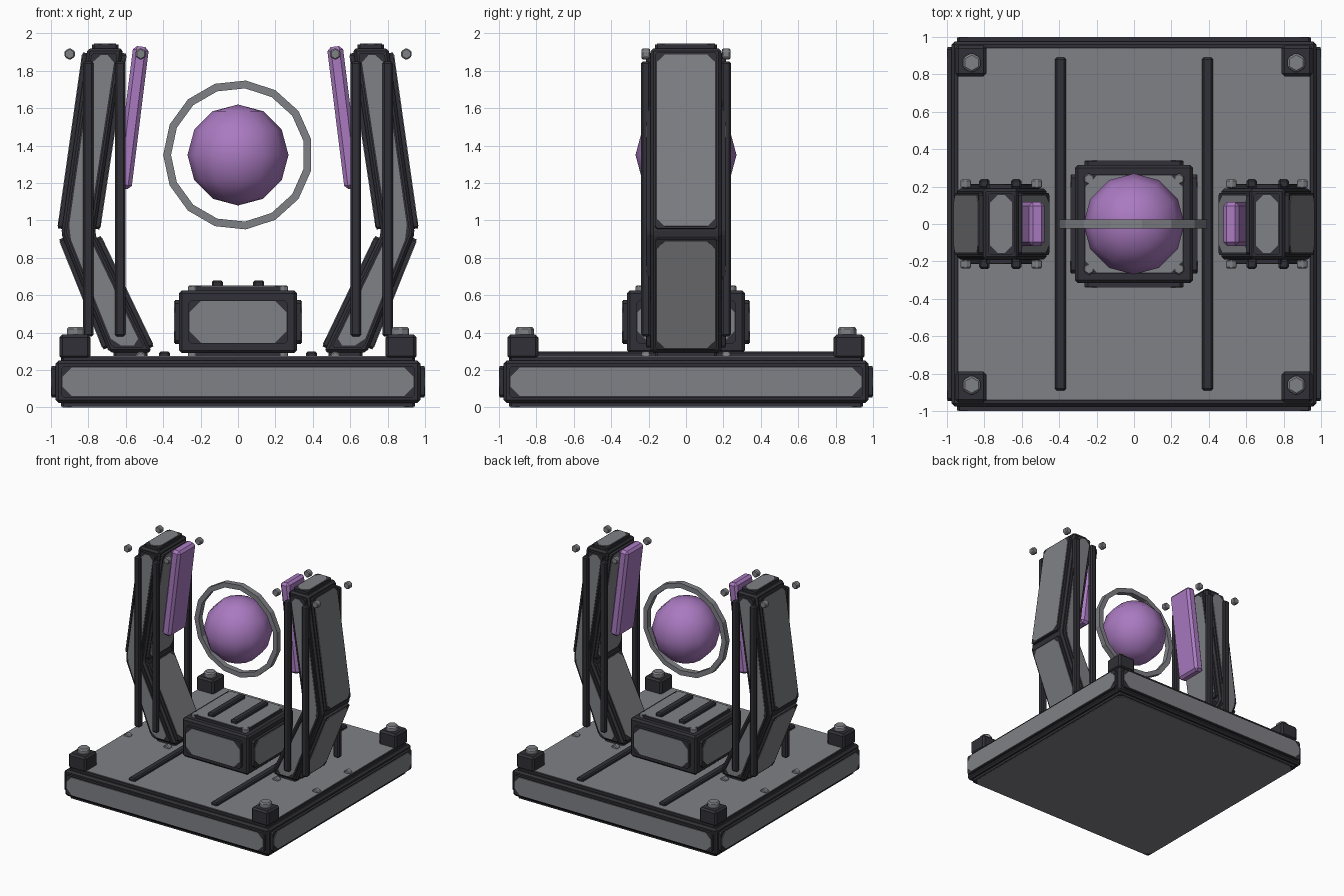
import bpy, bmesh, math
from mathutils import Vector, Matrix

if "Cube" in bpy.data.objects:
    bpy.data.objects.remove(bpy.data.objects["Cube"])


def material(name, rgb):
    m = bpy.data.materials.new(name)
    m.diffuse_color = (*rgb, 1)
    m.use_nodes = True
    m.node_tree.nodes["Principled BSDF"].inputs["Base Color"].default_value = m.diffuse_color
    return m


DARK = material("dark_metal", (0.031, 0.030, 0.038))
GREY = material("grey_metal", (0.215, 0.218, 0.236))
PURPLE = material("purple_glow", (0.40, 0.195, 0.53))


def finish(bm, name, mats):
    me = bpy.data.meshes.new(name)
    bm.to_mesh(me)
    bm.free()
    for m in mats:
        me.materials.append(m)
    ob = bpy.data.objects.new(name, me)
    bpy.context.collection.objects.link(ob)
    return ob


def box(name, centre, size, mat, bevel=0.01, tilt=0):
    bm = bmesh.new()
    bmesh.ops.create_cube(bm, size=1)
    bmesh.ops.scale(bm, vec=size, verts=bm.verts)
    bmesh.ops.bevel(bm, geom=bm.edges[:], offset=bevel, segments=1, affect='EDGES')
    bmesh.ops.transform(bm, verts=bm.verts,
                        matrix=Matrix.Translation(centre) @ Matrix.Rotation(tilt, 4, 'Y'))
    return finish(bm, name, [mat])


def bolt(name, centre, r, depth, axis='Z'):
    bm = bmesh.new()
    bmesh.ops.create_cone(bm, cap_ends=True, segments=6, radius1=r, radius2=r, depth=depth)
    bmesh.ops.bevel(bm, geom=bm.edges[:], offset=r * 0.2, segments=1, affect='EDGES')
    rot = Matrix.Rotation(math.pi / 2, 4, 'X') if axis == 'Y' else Matrix.Identity(4)
    bmesh.ops.transform(bm, verts=bm.verts, matrix=Matrix.Translation(centre) @ rot)
    return finish(bm, name, [GREY])


def inset_poly(pts, n, d, c):
    """Polygon moved inward by d, with corners cut off by c."""
    k, out = len(pts), []
    for i in range(k):
        a = n.cross((pts[i] - pts[i - 1]).normalized())
        b = n.cross((pts[(i + 1) % k] - pts[i]).normalized())
        out.append(pts[i] + (a + b) * (d / (1 + a.dot(b))))
    cut = []
    for i in range(k):
        p = out[i]
        cut += [p + (out[i - 1] - p).normalized() * c,
                p + (out[(i + 1) % k] - p).normalized() * c]
    return cut


def panelled(name, profile, half_y, rim, panel, height, chamfer):
    """Dark bevelled body from an x-z profile, with a raised grey panel on each face."""
    bm = bmesh.new()
    front = bm.faces.new([bm.verts.new((x, -half_y, z)) for x, z in profile])
    ext = bmesh.ops.extrude_face_region(bm, geom=[front], use_keep_orig=True)
    moved = [v for v in ext['geom'] if isinstance(v, bmesh.types.BMVert)]
    bmesh.ops.translate(bm, vec=(0, 2 * half_y, 0), verts=moved)
    bmesh.ops.recalc_face_normals(bm, faces=bm.faces)
    bm.normal_update()
    sides = [([v.co.copy() for v in f.verts], f.normal.copy()) for f in bm.faces]
    bmesh.ops.bevel(bm, geom=bm.edges[:], offset=0.015, segments=1, affect='EDGES')
    for pts, n in sides:
        for d, c, h, mi in ((rim, chamfer * 0.3, height - 0.004, 0),
                            (panel, chamfer, height, 1)):
            poly = inset_poly(pts, n, d, c)
            low = [bm.verts.new(p - n * 0.005) for p in poly]
            top = [bm.verts.new(p + n * h) for p in poly]
            k = len(poly)
            faces = [bm.faces.new(top)]
            for i in range(k):
                j = (i + 1) % k
                faces.append(bm.faces.new((low[i], low[j], top[j], top[i])))
            for f in faces:
                f.material_index = mi
    return finish(bm, name, [DARK, GREY])


def rect(x, z0, z1):
    return [(-x, z0), (x, z0), (x, z1), (-x, z1)]


# Base platform and centre pedestal
panelled("base_platform", rect(0.975, 0.025, 0.25), 0.975, 0.028, 0.036, 0.025, 0.05)
panelled("centre_pedestal", rect(0.315, 0.29, 0.625), 0.315, 0.05, 0.056, 0.027, 0.06)
for s in (-1, 1):
    box("pedestal_bar", (s * 0.11, 0, 0.655), (0.06, 0.44, 0.05), DARK)
    box("floor_rail", (s * 0.393, 0, 0.28), (0.06, 1.78, 0.04), DARK)

# Corner blocks and bolts
for sx in (-1, 1):
    for sy in (-1, 1):
        box("corner_block", (sx * 0.872, sy * 0.872, 0.325), (0.165, 0.165, 0.13), DARK, 0.015)
        bolt("corner_bolt", (sx * 0.868, sy * 0.862, 0.405), 0.054, 0.05)
        bolt("base_bolt", (sx * 0.91, sy * 0.91, 0.02), 0.03, 0.03)
        for z in (0.29, 0.63):
            bolt("pedestal_bolt", (sx * 0.24, sy * 0.24, z), 0.032, 0.044)

# Bent arms with rods, small bolts and glowing slabs
ARM = [(0.46, 0.295), (0.69, 0.295), (0.945, 0.93), (0.805, 1.92), (0.615, 1.92), (0.765, 0.93)]
for s in (-1, 1):
    panelled("bent_arm", [(s * x, z) for x, z in ARM], 0.19, 0.025, 0.036, 0.025, 0.04)
    box("glow_slab", (s * 0.565, 0, 1.55), (0.085, 0.235, 0.765), PURPLE, 0.02, -s * 0.124)
    for y in (-0.215, 0.215):
        for x in (0.63, 0.80):
            box("arm_rod", (s * x, y, 1.115), (0.055, 0.05, 1.47), DARK)
        for x in (0.52, 0.90):
            for z in (0.27, 1.89):
                bolt("arm_bolt", (s * x, y, z), 0.032, 0.045, 'Y')

# Floating orb
bm = bmesh.new()
bmesh.ops.create_uvsphere(bm, u_segments=12, v_segments=6, radius=0.27)
bmesh.ops.translate(bm, vec=(0, 0, 1.35), verts=bm.verts)
for f in bm.faces:
    f.smooth = True
finish(bm, "floating_orb", [PURPLE])

# Fifteen-sided ring around the orb
bm = bmesh.new()
N = 15
loops = []
for i in range(N):
    a = math.pi + 2 * math.pi * i / N
    loops.append([bm.verts.new((r * math.cos(a), y, 1.35 + r * math.sin(a)))
                  for r, y in ((0.4, -0.024), (0.4, 0.024), (0.358, 0.024), (0.358, -0.024))])
for i in range(N):
    a, b = loops[i], loops[(i + 1) % N]
    for j in range(4):
        k = (j + 1) % 4
        bm.faces.new((a[j], a[k], b[k], b[j]))
bmesh.ops.recalc_face_normals(bm, faces=bm.faces)
finish(bm, "orb_ring", [GREY])
